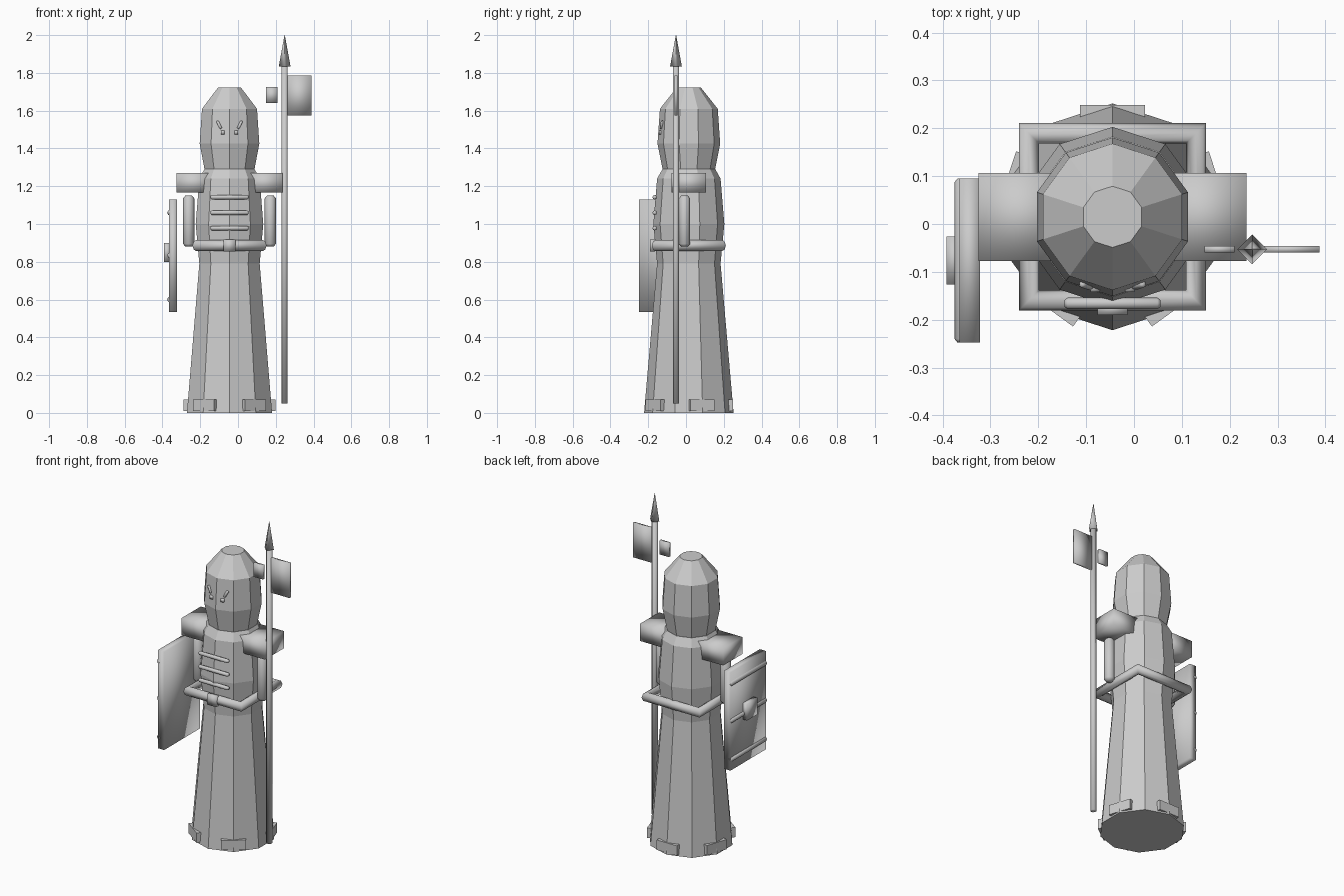
import bpy, bmesh, math
from mathutils import Vector, Matrix

cube = bpy.data.objects.get("Cube")
if cube:
    bpy.data.objects.remove(cube)

CX, CY = -0.045, 0.015          # axis of the robed body

stone = bpy.data.materials.new("stone_grey")
stone.use_nodes = True
GREY = (0.6, 0.6, 0.6, 1)
stone.diffuse_color = GREY
stone.node_tree.nodes["Principled BSDF"].inputs["Base Color"].default_value = GREY


def finish(name, bm, smooth):
    bmesh.ops.recalc_face_normals(bm, faces=bm.faces)
    mesh = bpy.data.meshes.new(name)
    bm.to_mesh(mesh)
    bm.free()
    mesh.materials.append(stone)
    for p in mesh.polygons:
        p.use_smooth = smooth
    ob = bpy.data.objects.new(name, mesh)
    bpy.context.scene.collection.objects.link(ob)
    return ob


def box(name, lo, hi, smooth=True, turn=None):
    lo, hi = Vector(lo), Vector(hi)
    bm = bmesh.new()
    bmesh.ops.create_cube(bm, size=1)
    bmesh.ops.scale(bm, vec=hi - lo, verts=bm.verts)
    bmesh.ops.translate(bm, vec=(lo + hi) / 2, verts=bm.verts)
    if turn:
        bmesh.ops.transform(bm, matrix=turn, verts=bm.verts)
    return finish(name, bm, smooth)


def lathe(name, profile, sides, center, start=0, smooth=False):
    bm = bmesh.new()
    rings = []
    for r, z in profile:
        ring = []
        for i in range(sides):
            a = start + math.tau * i / sides
            ring.append(bm.verts.new((center[0] + r * math.cos(a), center[1] + r * math.sin(a), z)))
        rings.append(ring)
    for a, b in zip(rings, rings[1:]):
        for i in range(sides):
            j = (i + 1) % sides
            bm.faces.new((a[i], a[j], b[j], b[i]))
    bm.faces.new(rings[0])
    bm.faces.new(rings[-1])
    return finish(name, bm, smooth)


def rod(name, a, b, r, sides=8):
    # rod with softened ends between two points
    a, b = Vector(a), Vector(b)
    length = (b - a).length
    cap = r * 0.5
    ob = lathe(name, [(r * 0.6, 0), (r, cap), (r, length - cap), (r * 0.6, length)], sides, (0, 0), 0, True)
    turn = Vector((0, 0, 1)).rotation_difference(b - a).to_matrix().to_4x4()
    ob.data.transform(Matrix.Translation(a) @ turn)
    return ob


# Robe, torso and hooded head: ten-sided, flat faces
body = (CX, CY)
lathe("robe", [(0.237, 0), (0.168, 0.79)], 10, body, math.pi / 2)
lathe("torso", [(0.168, 0.79), (0.188, 1.0), (0.168, 1.24), (0.14, 1.29)], 10, body, math.pi / 2)
lathe("hooded_head", [(0.138, 1.285), (0.166, 1.425), (0.153, 1.61), (0.064, 1.722)], 10, body, math.pi / 2)

# Hem plates, one at every second corner of the robe
for i in range(5):
    turn = Matrix.Translation((CX, CY, 0)) @ Matrix.Rotation(math.tau * i / 5, 4, "Z")
    box("hem_plate_%d" % (i + 1), (-0.068, 0.205, 0.01), (0.068, 0.234, 0.07), False, turn)

# Square belt and buckle
bm = bmesh.new()
corners = []
for i in range(4):
    a = math.pi / 4 + math.pi / 2 * i
    ring = []
    for k in range(8):
        t = math.tau * k / 8
        r = 0.247 + 0.03 * math.cos(t)
        ring.append(bm.verts.new((CX + r * math.cos(a), CY + r * math.sin(a), 0.886 + 0.03 * math.sin(t))))
    corners.append(ring)
for i in range(4):
    a, b = corners[i], corners[(i + 1) % 4]
    for k in range(8):
        m = (k + 1) % 8
        bm.faces.new((a[k], b[k], b[m], a[m]))
finish("belt", bm, True)
box("buckle", (CX - 0.031, -0.19, 0.855), (CX + 0.031, -0.165, 0.918))

# Chest bars
for i, z in enumerate((0.978, 1.06, 1.142)):
    rod("chest_bar_%d" % (i + 1), (CX - 0.1, -0.166, z), (CX + 0.1, -0.166, z), 0.012)

# Mirrored shoulders, arms, brows and eyes
for side, s in (("right", -1), ("left", 1)):
    xs = sorted((CX + s * 0.095, CX + s * 0.28))
    box(side + "_shoulder", (xs[0], -0.077, 1.167), (xs[1], 0.107, 1.27))
    rod(side + "_arm", (CX + s * 0.216, -0.008, 0.88), (CX + s * 0.216, -0.008, 1.15), 0.03)
    rod(side + "_brow", (CX + s * 0.065, -0.125, 1.545), (CX + s * 0.045, -0.131, 1.505), 0.008, 6)
    x = CX + s * 0.036
    box(side + "_eye", (x - 0.01, -0.142, 1.475), (x + 0.01, -0.125, 1.495))

# Shield with straps and boss
box("shield", (-0.365, -0.248, 0.535), (-0.322, 0.095, 1.13))
for i, z in enumerate((0.6, 0.835, 1.06)):
    rod("shield_strap_%d" % (i + 1), (-0.36, -0.248, z), (-0.36, 0.095, z), 0.015)
box("shield_boss", (-0.392, -0.126, 0.8), (-0.36, -0.026, 0.9))

# Pole arm
pole = (0.247, -0.053)
lathe("pole_shaft", [(0.017, 0.05), (0.017, 1.84)], 8, pole, math.pi / 8, True)
lathe("spear_tip", [(0.031, 1.835), (0.001, 2.0)], 4, pole, 0, True)
box("axe_blade", (0.26, -0.06, 1.575), (0.388, -0.046, 1.785))
box("back_spike", (0.147, -0.06, 1.64), (0.21, -0.046, 1.725))

for ob in bpy.context.scene.objects:
    ob.select_set(False)
